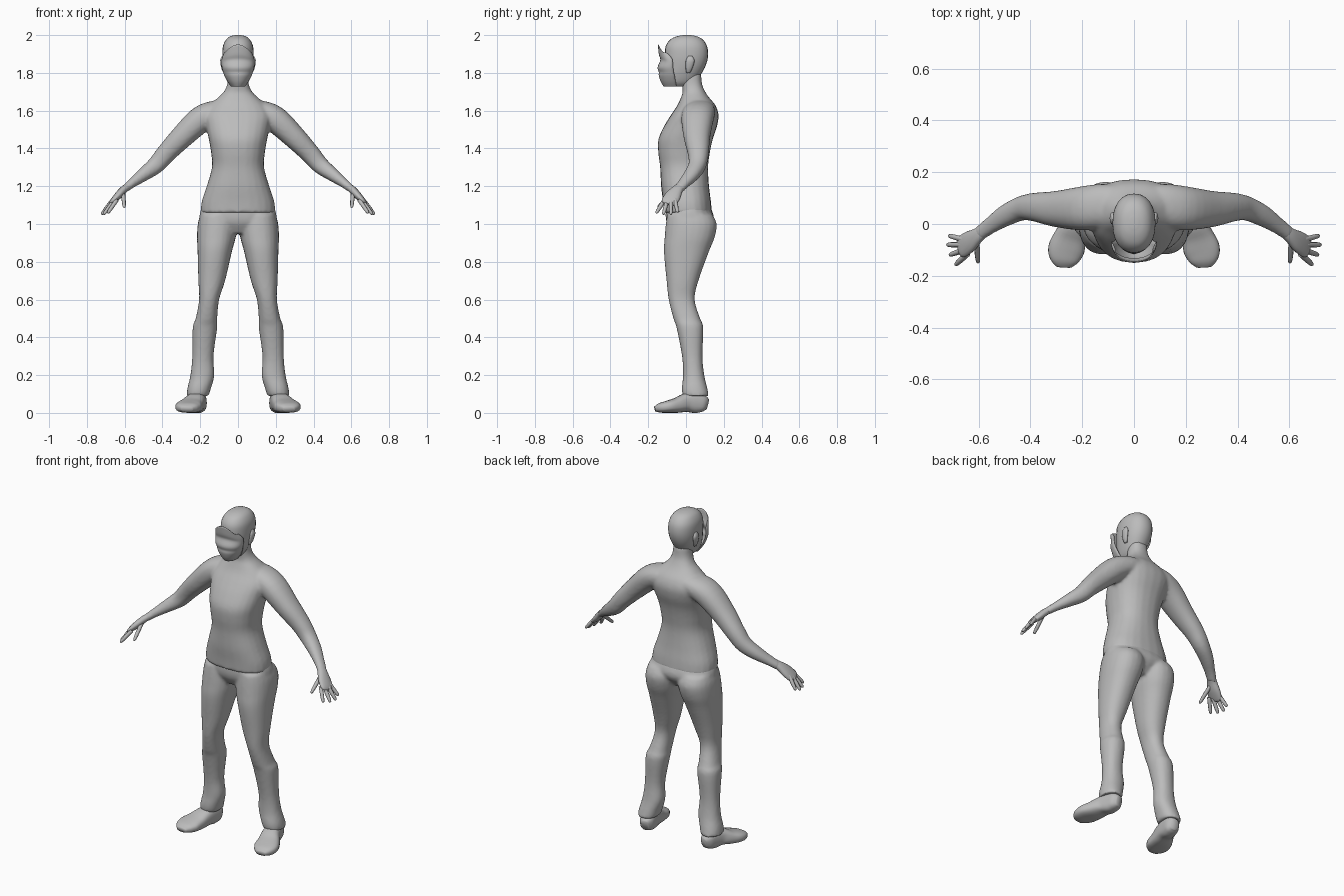
import bpy, bmesh, math
from mathutils import Vector

if "Cube" in bpy.data.objects:
    bpy.data.objects.remove(bpy.data.objects["Cube"], do_unlink=True)

grey = bpy.data.materials.new("plain grey")
grey.use_nodes = True
GREY = (0.5, 0.5, 0.5, 1)
grey.diffuse_color = GREY
grey.node_tree.nodes["Principled BSDF"].inputs["Base Color"].default_value = GREY


def spline(rows, steps=4):
    """Catmull-Rom resampling of equal-length tuples."""
    pts = [rows[0]] + list(rows) + [rows[-1]]
    out = []
    for p, a, b, n in zip(pts, pts[1:], pts[2:], pts[3:]):
        for k in range(steps):
            t = k / steps
            out.append([0.5 * (2 * a[i] + (b[i] - p[i]) * t
                        + (2 * p[i] - 5 * a[i] + 4 * b[i] - n[i]) * t ** 2
                        + (3 * a[i] - p[i] - 3 * b[i] + n[i]) * t ** 3) for i in range(len(a))])
    return out + [list(rows[-1])]


def loft(bm, rows, ref=(1, 0, 0), upright=False, side=1, sides=24, square=0.9):
    """Closed tube through rows of x, y, z, half width, half depth."""
    rows = spline(rows)
    centres = [Vector(r[:3]) for r in rows]
    rings = []
    for i, r in enumerate(rows):
        t = centres[min(i + 1, len(rows) - 1)] - centres[max(i - 1, 0)]
        t = Vector((0, 0, 1)) if upright else t.normalized()
        u = Vector(ref)
        u = (u - t * u.dot(t)).normalized()
        v = t.cross(u)
        ring = []
        for k in range(sides):
            a = math.tau * k / sides
            c, s = math.cos(a), math.sin(a)
            p = (centres[i] + u * r[3] * math.copysign(abs(c) ** square, c)
                 + v * r[4] * math.copysign(abs(s) ** square, s))
            ring.append(bm.verts.new((p.x * side, p.y, max(p.z, 0))))
        rings.append(ring)
    for a, b in zip(rings, rings[1:]):
        for k in range(sides):
            n = (k + 1) % sides
            bm.faces.new((a[k], a[n], b[n], b[k]))
    bm.faces.new(rings[0])
    bm.faces.new(rings[-1])


def upright_rows(rows):
    """z, inner x, outer x, front y, back y -> loft rows."""
    return [((a + b) / 2, (f + k) / 2, z, (b - a) / 2, (k - f) / 2) for z, a, b, f, k in rows]


def finish(name, bm, blend=0):
    bmesh.ops.recalc_face_normals(bm, faces=bm.faces)
    me = bpy.data.meshes.new(name)
    bm.to_mesh(me)
    bm.free()
    me.materials.append(grey)
    for p in me.polygons:
        p.use_smooth = True
    ob = bpy.data.objects.new(name, me)
    bpy.context.collection.objects.link(ob)
    if blend:  # fuse overlapping limbs into one soft surface
        m = ob.modifiers.new("fuse", "REMESH")
        m.mode, m.voxel_size, m.use_smooth_shade = "VOXEL", 0.009, True
        s = ob.modifiers.new("soften", "SMOOTH")
        s.factor, s.iterations = 0.5, blend
    return ob


# torso, neck and arms
bm = bmesh.new()
torso = [(1.06, .198, -.117, .137), (1.12, .192, -.122, .132), (1.2, .166, -.132, .122),
         (1.3, .138, -.137, .117), (1.38, .143, -.147, .127), (1.45, .155, -.146, .142),
         (1.52, .17, -.115, .165), (1.58, .18, -.078, .172), (1.63, .15, -.045, .155),
         (1.67, .105, -.027, .122), (1.7, .075, -.018, .102), (1.74, .057, -.022, .085),
         (1.8, .052, -.03, .08)]
loft(bm, upright_rows([(z, -w, w, f, k) for z, w, f, k in torso]), upright=True, square=0.85)
arm = [(.04, .075, 1.605, .075, .05), (.12, .07, 1.592, .085, .062), (.2, .06, 1.552, .085, .07),
       (.3, .058, 1.458, .07, .061), (.38, .065, 1.375, .056, .052), (.435, .06, 1.312, .047, .046),
       (.5, .03, 1.262, .041, .036), (.56, -.01, 1.217, .032, .025), (.6, -.04, 1.185, .029, .021)]
for s in (1, -1):
    loft(bm, arm, ref=(0, 1, 0), side=s)
finish("shirt_and_arms", bm, 6)

# trousers
bm = bmesh.new()
loft(bm, upright_rows([(.95, -.1, .1, -.07, .09), (1.0, -.19, .19, -.1, .135),
                       (1.04, -.205, .205, -.108, .147), (1.09, -.192, .192, -.105, .13)]), upright=True)
leg = [(1.05, .01, .2, -.1, .14), (1.0, .004, .213, -.107, .163), (.93, .012, .217, -.113, .152),
       (.85, .033, .214, -.117, .12), (.7, .068, .21, -.103, .066), (.6, .1, .206, -.092, .046),
       (.5, .11, .224, -.067, .075), (.45, .11, .24, -.05, .092), (.3, .13, .242, -.021, .087),
       (.2, .125, .252, -.016, .097), (.13, .143, .268, -.022, .113), (.09, .155, .272, -.018, .122)]
for s in (1, -1):
    loft(bm, upright_rows(leg), upright=True, side=s)
finish("trousers", bm, 5)

# shoes
shoe = [(.2, .112, .045, .022, .03), (.205, .09, .05, .04, .045), (.213, .05, .055, .046, .056),
        (.225, 0, .054, .052, .05), (.245, -.05, .04, .063, .04), (.262, -.1, .032, .07, .032),
        (.268, -.14, .026, .056, .025), (.27, -.165, .02, .03, .013)]
for s, tag in ((1, "left"), (-1, "right")):
    bm = bmesh.new()
    loft(bm, shoe, side=s, square=0.75)
    finish(tag + "_shoe", bm)

# hands: palm, four fingers and thumb
fingers = [((.665, -.058, 1.125), (.715, -.045, 1.062)), ((.672, -.08, 1.115), (.722, -.08, 1.05)),
           ((.665, -.103, 1.112), (.712, -.12, 1.05)), ((.65, -.122, 1.115), (.69, -.158, 1.057)),
           ((.607, -.08, 1.15), (.602, -.15, 1.088))]
palm = [(.575, -.022, 1.205, .024, .018), (.605, -.045, 1.182, .03, .02),
        (.635, -.068, 1.15, .042, .02), (.665, -.088, 1.118, .043, .014), (.675, -.095, 1.105, .03, .008)]
for s, tag in ((1, "left"), (-1, "right")):
    bm = bmesh.new()
    loft(bm, palm, ref=(0, 1, 0), side=s, sides=16)
    for base, tip in fingers:
        a, b = Vector(base), Vector(tip)
        rows = [(*a.lerp(b, t), r, r) for t, r in ((-.2, .011), (.5, .0105), (.9, .008), (1, .003))]
        loft(bm, rows, ref=(1, 0, 0), side=s, sides=8)
    finish(tag + "_hand", bm)

# skull
bm = bmesh.new()
skull = [(1.728, .03, -.1, .02), (1.75, .05, -.112, .05), (1.79, .066, -.115, .078),
         (1.84, .078, -.112, .105), (1.89, .083, -.112, .117), (1.94, .08, -.108, .112),
         (1.975, .064, -.085, .09), (1.993, .042, -.05, .06), (2.0, .015, -.015, .025)]
loft(bm, upright_rows([(z, -w, w, f, k) for z, w, f, k in skull]), upright=True)
finish("head", bm)

# ears
for s, tag in ((1, "left"), (-1, "right")):
    bm = bmesh.new()
    loft(bm, [(.07, .012, 1.8, .007, .01), (.078, .016, 1.825, .01, .018),
              (.083, .022, 1.865, .011, .023), (.08, .022, 1.89, .005, .01)], upright=True, side=s, sides=12)
    finish(tag + "_ear", bm)

# face plate: z, half width, front y, side y, drop of the edge toward the sides
bm = bmesh.new()
face = spline([(1.95, .07, -.145, -.1, .045), (1.9, .081, -.14, -.075, .022), (1.868, .084, -.132, -.07, .01),
               (1.83, .082, -.146, -.068, 0), (1.805, .075, -.14, -.065, 0), (1.785, .068, -.14, -.06, 0),
               (1.755, .052, -.13, -.055, 0), (1.73, .034, -.115, -.05, 0)])
cols = 20
grid = []
for z, w, f, k, drop in face:
    row = []
    for i in range(cols + 1):
        a = math.pi * (i / cols - 0.5)
        row.append(bm.verts.new((w * math.sin(a), k + (f - k) * math.cos(a) ** 0.8,
                                 z - drop * math.sin(a) ** 2)))
    grid.append(row)
for a, b in zip(grid, grid[1:]):
    for i in range(cols):
        bm.faces.new((a[i], b[i], b[i + 1], a[i + 1]))
plate = finish("face", bm)
plate.modifiers.new("thickness", "SOLIDIFY").thickness = 0.004
